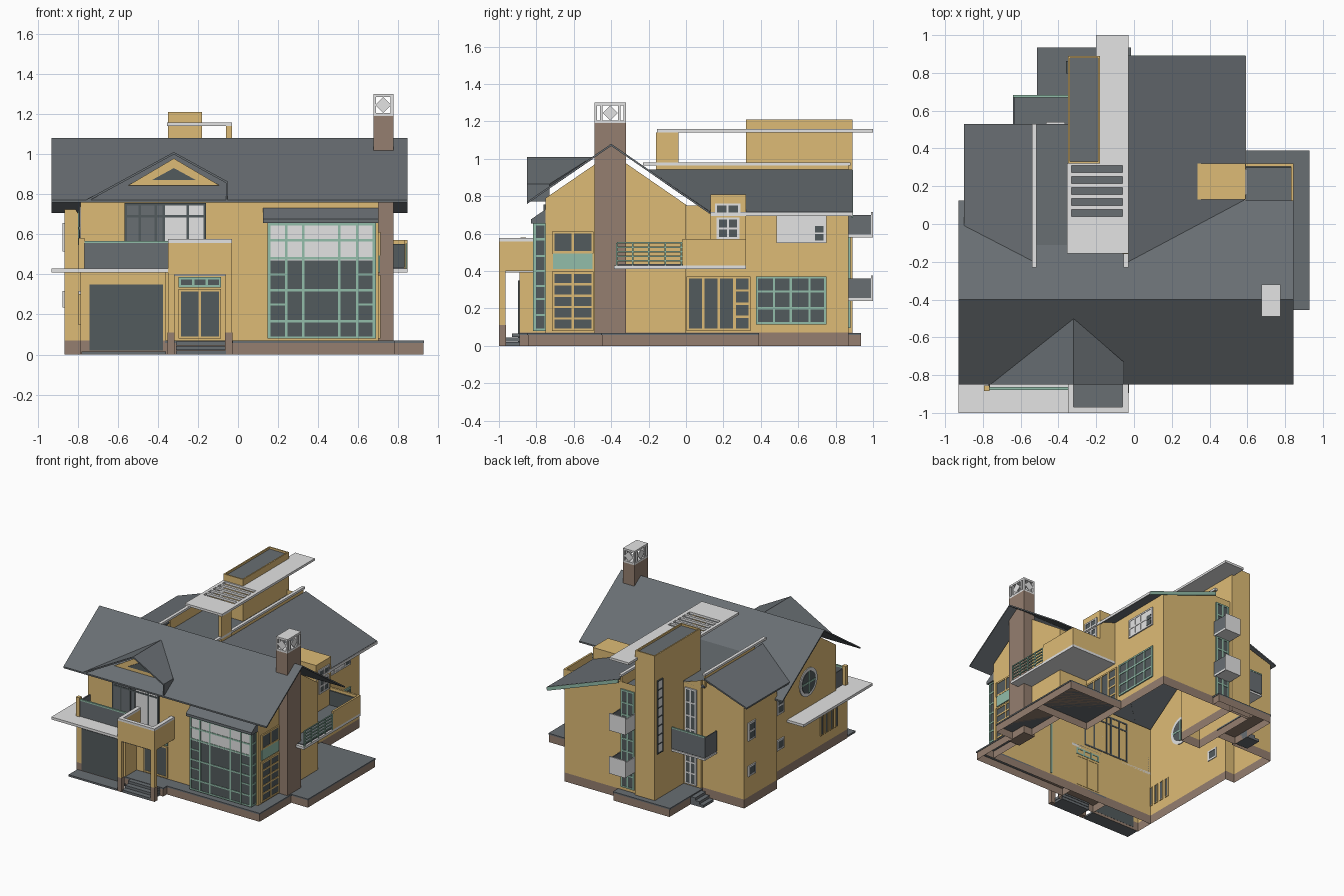
import bpy, bmesh, math

COL = {"ochre_wall": (0.73, 0.50, 0.182), "slate_roof": (0.14, 0.157, 0.171),
       "dark_glass": (0.086, 0.104, 0.11), "brown_stone": (0.30, 0.212, 0.16),
       "light_trim": (0.77, 0.77, 0.77), "green_frame": (0.29, 0.51, 0.40)}
MAT = {}
for n, c in COL.items():
    MAT[n] = bpy.data.materials.new(n)
    MAT[n].diffuse_color = (*c, 1)
W, R, G, B, L, T = COL


def emit(name, faces):
    """One object from a list of (corner points, material)."""
    bm = bmesh.new()
    used = []
    for pts, m in faces:
        if m not in used:
            used.append(m)
        f = bm.faces.new([bm.verts.new(p) for p in pts])
        f.material_index = used.index(m)
    bmesh.ops.remove_doubles(bm, verts=bm.verts, dist=1e-5)
    bmesh.ops.recalc_face_normals(bm, faces=bm.faces)
    me = bpy.data.meshes.new(name)
    bm.to_mesh(me)
    bm.free()
    for m in used:
        me.materials.append(MAT[m])
    ob = bpy.data.objects.new(name, me)
    bpy.context.collection.objects.link(ob)
    return ob


def prism(lo, hi, m, bottom=True):
    n = len(lo)
    f = [([lo[i], lo[(i + 1) % n], hi[(i + 1) % n], hi[i]], m) for i in range(n)]
    return f + [(hi, m)] + ([(lo[::-1], m)] if bottom else [])


def bx(x0, x1, y0, y1, z0, z1, m, bottom=True):
    r = [(x0, y0), (x1, y0), (x1, y1), (x0, y1)]
    return prism([(*p, z0) for p in r], [(*p, z1) for p in r], m, bottom)


def box(name, *a):
    return emit(name, bx(*a))


def boxes(name, items):
    return emit(name, [f for it in items for f in bx(*it)])


def slab(name, pts, th, m):
    return emit(name, prism([(x, y, z - th) for x, y, z in pts], pts, m))


def wall(name, pts, closed=True, base=0.07):
    """Thin open shell; the strip below the base height is stone."""
    f = []
    for i in range(len(pts) if closed else len(pts) - 1):
        (ax, ay, az), (cx, cy, cz) = pts[i], pts[(i + 1) % len(pts)]
        f.append(([(ax, ay, 0), (cx, cy, 0), (cx, cy, base), (ax, ay, base)], B))
        f.append(([(ax, ay, base), (cx, cy, base), (cx, cy, cz), (ax, ay, az)], W))
    return emit(name, f)


def window(name, ax, pos, a0, a1, z0, z1, cols=2, rows=1, frame=T, glass=G, w=0.012, split=None):
    """Glass plate in a wall with frame bars; cols and rows are counts or bar positions."""
    us = cols if isinstance(cols, list) else [a0 + (a1 - a0) * i / cols for i in range(cols + 1)]
    vs = rows if isinstance(rows, list) else [z0 + (z1 - z0) * i / rows for i in range(rows + 1)]

    def pl(u0, u1, v0, v1, t, m):
        return (u0, u1, pos - t, pos + t, v0, v1, m) if ax == 'y' else (pos - t, pos + t, u0, u1, v0, v1, m)
    it = [pl(a0, a1, z0, split or z1, 0.004, glass)]
    if split:
        it.append(pl(a0, a1, split, z1, 0.004, L))
    it += [pl(u - w / 2, u + w / 2, z0 - w / 2, z1 + w / 2, 0.008, frame) for u in us]
    it += [pl(a0, a1, v - w / 2, v + w / 2, 0.0075, frame) for v in vs]
    return boxes(name, it)


# House shell, open below, garage front and rear tower
wall("house_walls", [(-.785, -.75, .79), (.70, -.75, .79), (.70, -.4, 1.03), (.70, 0, .754), (.45, 0, .75),
                     (.45, .87, .755), (-.03, .87, .92), (-.18, .87, .92), (-.35, .87, .87), (-.35, .53, .87),
                     (-.5, .53, .92), (-.5, .51, .92), (-.865, .51, .805), (-.865, .1, .805), (-.785, .1, .685),
                     (-.785, -.4, 1.03)])
wall("garage_walls", [(-.785, -.75, .41), (-.785, -.89, .41), (-.36, -.89, .41), (-.36, -.75, .41)], False)
wall("tower_walls", [(-.35, .32, 1.21), (-.18, .32, 1.21), (-.18, .89, 1.21), (-.35, .89, 1.21)])
boxes("tower_parapet", [(-.35, -.18, .32, .33, 1.18, 1.21, W), (-.35, -.18, .88, .89, 1.18, 1.21, W),
                        (-.35, -.34, .32, .89, 1.18, 1.21, W), (-.19, -.18, .32, .89, 1.18, 1.21, W)])
box("tower_top", -.345, -.185, .325, .885, 1.18, 1.195, R)

# Roofs
slab("main_roof_front", [(-.93, -.85, .77), (.845, -.85, .77), (.845, -.4, 1.08), (-.93, -.4, 1.08)], .012, R)
slab("main_roof_back", [(-.93, -.4, 1.08), (.845, -.4, 1.08), (.845, .125, .718), (-.93, .125, .718)], .012, R)
slab("right_shed_roof", [(-.03, -.2, .942), (.59, .13, .716), (.59, .89, .716), (-.03, .89, .942)], .012, R)
slab("left_shed_roof", [(-.53, -.2, .942), (-.9, -.01, .81), (-.9, .53, .81), (-.53, .53, .942)], .012, R)
slab("right_shed_fascia", [(-.03, .884, .940), (.59, .884, .714), (.59, .892, .714), (-.03, .892, .940)], .028, T)
box("right_shed_gutter", .585, .594, .13, .89, .693, .713, L)
boxes("centre_flat_roof", [(-.53, -.03, -.11, .53, .865, .88, R), (-.2, -.03, .53, .87, .865, .88, R)])
for nm, x0, x1, y1 in (("left", -.54, -.515, .53), ("right", -.055, -.03, .88)):
    box(nm + "_roof_upstand", x0 + .006, x1 - .006, -.1, y1 - .01, .87, .965, W)
    box(nm + "_roof_coping", x0, x1, -.23, y1, .963, .98, L)

# Front dormer
slab("dormer_roof_left", [(-.32, -.85, 1.01), (-.32, -.5, 1.01), (-.76, -.85, .77)], .012, R)
slab("dormer_roof_right", [(-.32, -.85, 1.01), (-.055, -.85, .865), (-.055, -.73, .865), (-.32, -.5, 1.01)], .012, R)
box("dormer_cheek", -.06, -.052, -.85, -.73, .77, .865, R)
for nm, y, a, b, z0, z1, m in (("dormer_gable", -.75, -.55, -.09, .842, .978, W),
                               ("dormer_vent", -.757, -.43, -.21, .87, .93, G)):
    emit(nm, prism([(a, y, z0), (b, y, z0), (-.32, y, z1)],
                   [(a, y - .007, z0), (b, y - .007, z0), (-.32, y - .007, z1)], m))

# Rooftop slab with slats and its pillar
boxes("rooftop_slab", [(-.2, -.03, .32, 1.0, 1.14, 1.158, L), (-.355, -.03, -.155, .04, 1.14, 1.158, L),
                       (-.355, -.33, .04, .32, 1.14, 1.158, L), (-.06, -.03, .04, .32, 1.14, 1.158, L)]
      + [(-.33, -.06, .078 + .058 * i, .098 + .058 * i, 1.14, 1.158, L) for i in range(5)])
box("rooftop_pillar", -.06, -.03, -.16, -.04, .92, 1.14, W)

# Chimney with lattice cap
box("chimney", .675, .775, -.49, -.32, 0, 1.19, B)
cap = [(.675, .775, -.49, -.32, 1.19, 1.205, L), (.675, .775, -.49, -.32, 1.285, 1.3, L)]
cap += [(x, x + .014, y, y + .014, 1.2, 1.29, L) for x in (.675, .761) for y in (-.49, -.46, -.364, -.334)]
boxes("chimney_cap", cap)
dia = []
for y in (-.49, -.326):
    d = [(.725 + .04 * a, 1.245 + .04 * b) for a, b in ((1, 0), (0, 1), (-1, 0), (0, -1))]
    dia += prism([(u, y, v) for u, v in d], [(u, y + .006, v) for u, v in d], L)
for x in (.675, .769):
    d = [(-.405 + .04 * a, 1.245 + .04 * b) for a, b in ((1, 0), (0, 1), (-1, 0), (0, -1))]
    dia += prism([(x, u, v) for u, v in d], [(x + .006, u, v) for u, v in d], L)
emit("chimney_diamonds", dia)

# Terraces: stone skirts with a slate deck, hollow underneath
for i, (x0, x1, y0, y1) in enumerate([(-.03, .78, -.845, -.75), (.70, .78, -.75, -.45), (.70, .925, -.45, 0),
                                      (.45, .925, 0, .39), (-.51, -.35, .53, .935), (-.35, -.02, .87, .935),
                                      (-.36, -.03, -.89, -.75)]):
    emit("terrace_%d" % i, bx(x0, x1, y0, y1, 0, .058, B, False) + bx(x0 - .004, x1 + .004, y0 - .004, y1, .058, .069, R))
boxes("front_steps", [(-.31, -.06, -1 + .035 * i, -.88, .023 * i, .023 * (i + 1) - .003, R) for i in range(3)])
boxes("back_steps", [(-.62 + .035 * i, -.51, .54, .67, .02 * i, .02 * (i + 1), R) for i in range(3)])
box("driveway", -.78, -.36, -1, -.89, 0, .014, R)

# Garage slab, front balcony and entrance porch
boxes("garage_slab", [(-.93, -.35, -1, -.75, .41, .43, L), (-.93, -.785, -.75, -.14, .41, .43, L)])
box("garage_door", -.74, -.375, -.897, -.889, .02, .35, G)
boxes("front_balcony_rail", [(-.77, -.35, -.875, -.867, .43, .555, R), (-.77, -.35, -.878, -.864, .555, .567, T),
                             (-.77, -.762, -.87, -.75, .43, .555, R)])
box("front_balcony_post", -.795, -.765, -.885, -.855, .43, .58, W)
P = []
for x in (-.35, -.062):
    P += [(x, x + .032, -1, -.965, .11, .4, W), (x - .002, x + .034, -1, -.963, 0, .11, B)]
boxes("porch_columns", P)
sides = [(-.35, -.03, -1, -.97), (-.35, -.32, -.97, -.75), (-.06, -.03, -.97, -.75)]
boxes("porch_parapet", [(*s, .40, .557, W) for s in sides])
boxes("porch_coping", [(*s, .557, .575, L) for s in sides])
boxes("porch_floor", [(-.34, -.04, -.99, -.75, .392, .41, L), (-.32, -.06, -.97, -.75, .41, .425, R)])
window("front_door", 'y', -.755, -.29, -.09, .085, .32, 2, 1, W)
window("door_transom", 'y', -.755, -.29, -.09, .34, .38, 3, 1, T)

# Bay window with sloped hood
window("bay_front", 'y', -.81, .155, .68, .085, .65, [.155, .24, .325, .505, .595, .68],
       [.085, .165, .32, .48, .57, .65], split=.47)
boxes("bay_side_bars", [(a, b, -.817, -.803, z - .005, z + .005, T) for a, b in ((.155, .24), (.595, .68))
                        for z in (.25, .40)])
for nm, x in (("left", .155), ("right", .68)):
    window("bay_side_" + nm, 'x', x, -.81, -.75, .085, .65, 1, [.085, .165, .25, .32, .40, .48, .57, .65])
prof = [(-.83, .655), (-.75, .655), (-.75, .73), (-.83, .675)]
emit("bay_hood", prism([(.125, y, z) for y, z in prof], [(.70, y, z) for y, z in prof], R))

# Upper front windows
window("upper_front_left", 'y', -.755, -.56, -.37, .44, .75, [-.56, -.49, -.41, -.37], [.44, .69, .75], G, R)
window("upper_front_right", 'y', -.755, -.37, -.165, .44, .75, [-.25, -.165], [.44, .69, .75], G, L)

# Right side windows and doors
window("right_upper_window", 'x', .702, -.71, -.5, .50, .605, 2, 1, W)
box("right_green_panel", .70, .708, -.71, -.5, .41, .495, T)
window("right_lower_window", 'x', .702, -.71, -.5, .085, .39, 2, 5, W)
window("terrace_door", 'x', .452, .01, .34, .085, .365, 4, [.085, .365], W)
window("terrace_side_panes", 'x', .453, .26, .34, .085, .365, 1, 4, W)
window("right_rear_window", 'x', .452, .38, .745, .12, .365, [.38, .47, .56, .66, .745], [.12, .2, .29, .365])
window("right_rear_upper", 'x', .452, .49, .745, .555, .69, 4, 2, L, L)
boxes("right_rear_upper_dark_panes", [(.45, .461, .69, .735, z, z + .035, G) for z in (.562, .605)])

# Projecting right block and balcony
box("right_block", .335, .59, .13, .32, .43, .81, W)
window("block_window_top", 'x', .59, .16, .285, .705, .755, 2, 1, L)
window("block_window_low", 'x', .59, .17, .28, .575, .68, 2, 2, L)
boxes("right_balcony_floor", [(.45, .845, 0, .32, .41, .43, L), (.70, .845, -.385, 0, .41, .43, L)])
boxes("right_balcony_deck", [(.59, .83, 0, .305, .43, .436, R), (.70, .83, -.36, 0, .43, .436, R)])
boxes("right_balcony_parapet", [(.83, .845, -.02, .32, .43, .572, W), (.59, .83, .305, .32, .43, .572, W)])
box("right_balcony_inner_panel", .59, .83, .297, .305, .436, .55, G)
boxes("right_balcony_rail", [(.836, .844, -.37, -.02, .45 + .024 * i, .458 + .024 * i, T) for i in range(5)]
      + [(.836, .844, -.374 + .086 * i, -.366 + .086 * i, .43, .55, T) for i in range(5)])

# Back window strip with two small balconies
window("back_strip_window", 'y', .872, -.155, -.05, .1, .86, 2, 8)
for nm, z in (("lower", .24), ("upper", .58)):
    boxes("back_balcony_" + nm, [(-.17, -.03, .87, 1, z, z + .015, L), (-.17, -.03, .99, 1, z, z + .135, L),
                                 (-.17, -.162, .87, .99, z, z + .12, L), (-.038, -.03, .87, .99, z, z + .12, R)])
window("tower_tall_window", 'x', -.352, .8, .86, .43, 1.0, 1, 8, G, L, .008)

# Back left balcony and door
boxes("left_balcony", [(-.64, -.35, .53, .68, .38, .395, L), (-.632, -.35, .53, .672, .395, .4, R),
                       (-.64, -.35, .672, .68, .4, .56, R), (-.64, -.632, .53, .68, .4, .56, R),
                       (-.64, -.35, .67, .682, .56, .57, T)])
window("left_balcony_door", 'y', .532, -.46, -.37, .41, .83, 2, 4, L)
window("garden_door", 'y', .532, -.46, -.37, .085, .34, 2, 3, L)

# Left side windows
for i, (x, y) in enumerate(((-.867, .38), (-.787, -.09))):
    window("left_upper_window_%d" % i, 'x', x, y, y + .08, .52, .65, 1, 2, L)
    window("left_lower_window_%d" % i, 'x', x, y, y + .08, .24, .31, 1, 1, L)
for i in range(4):
    window("garage_slit_%d" % i, 'x', -.787, -.76 + .06 * i, -.73 + .06 * i, .15, .3, 1, 1, W, G, .006)


# Round window in the left gable
def disc(r, t, m):
    c = [(-.4 + r * math.cos(k * math.tau / 32), .63 + r * math.sin(k * math.tau / 32)) for k in range(32)]
    return prism([(-.785 - t, y, z) for y, z in c], [(-.785 + t, y, z) for y, z in c], m)


emit("round_window", disc(.11, .006, L) + disc(.085, .009, G)
     + bx(-.797, -.773, -.406, -.394, .545, .715, T) + bx(-.796, -.774, -.485, -.315, .624, .636, T))
